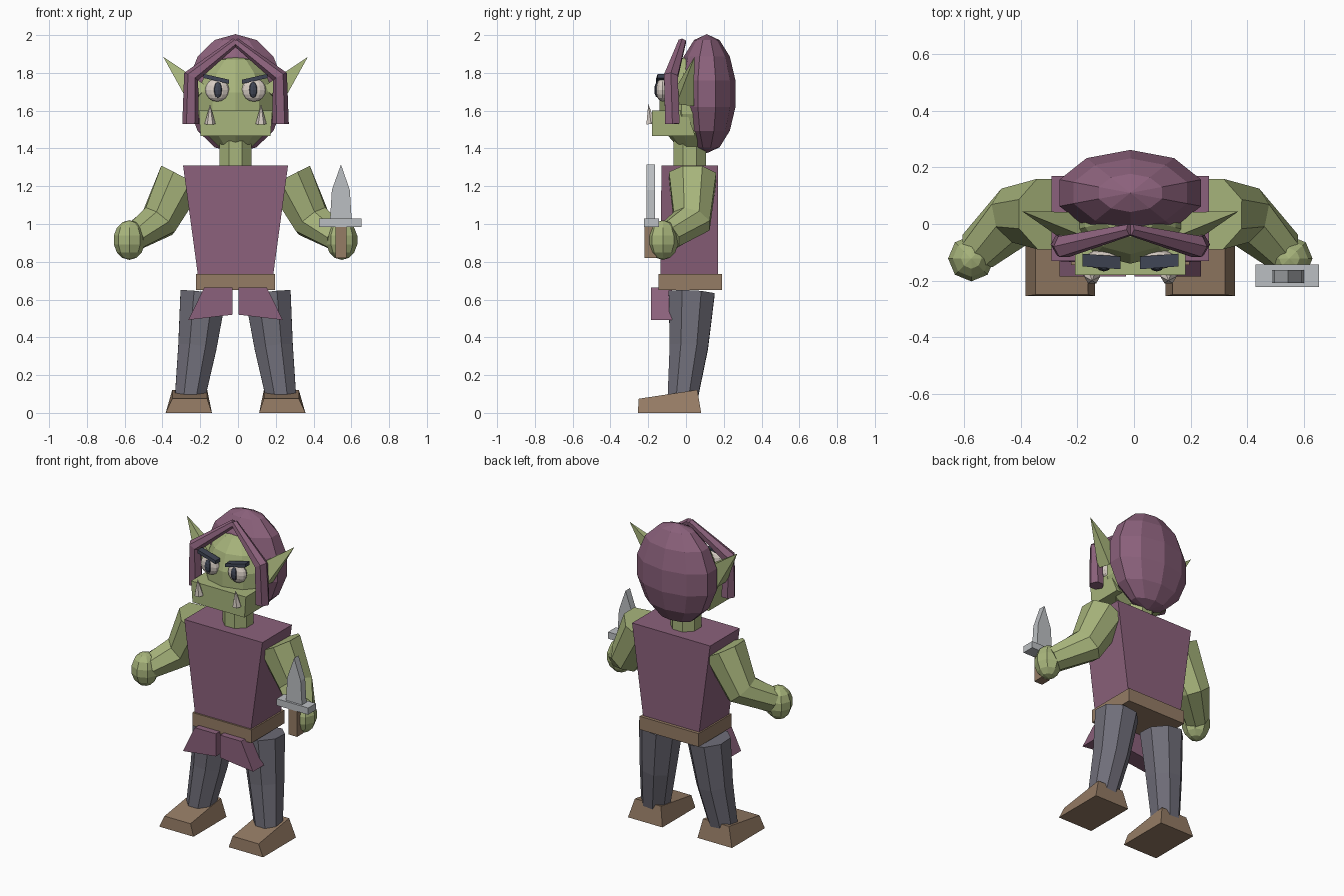
import bpy, bmesh
from math import cos, sin, pi
from mathutils import Vector

if "Cube" in bpy.data.objects:
    bpy.data.objects.remove(bpy.data.objects["Cube"])

CX = -0.013  # body centre line


def material(name, rgb):
    m = bpy.data.materials.new(name)
    m.diffuse_color = (*rgb, 1)
    m.use_nodes = True
    m.node_tree.nodes["Principled BSDF"].inputs["Base Color"].default_value = m.diffuse_color
    return m


GREEN = material("skin", (0.39, 0.46, 0.20))
PURPLE = material("cloth", (0.26, 0.12, 0.20))
BROWN = material("leather", (0.30, 0.20, 0.13))
GREY = material("trousers", (0.16, 0.155, 0.19))
DARK = material("dark", (0.05, 0.06, 0.09))
BONE = material("bone", (0.68, 0.61, 0.55))
STEEL = material("steel", (0.50, 0.52, 0.54))


def finish(name, bm, mat):
    bmesh.ops.remove_doubles(bm, verts=bm.verts, dist=1e-4)
    bmesh.ops.recalc_face_normals(bm, faces=bm.faces)
    me = bpy.data.meshes.new(name)
    bm.to_mesh(me)
    bm.free()
    me.materials.append(mat)
    ob = bpy.data.objects.new(name, me)
    bpy.context.collection.objects.link(ob)
    return ob


def loft(name, rings, mat, s=1, cx=CX):
    """Skin matching point rings and cap both ends; s=-1 mirrors about cx."""
    bm = bmesh.new()
    vs = [[bm.verts.new((cx + s * x, y, z)) for x, y, z in r] for r in rings]
    n = len(vs[0])
    for a, b in zip(vs, vs[1:]):
        for i in range(n):
            j = (i + 1) % n
            bm.faces.new((a[i], a[j], b[j], b[i]))
    bm.faces.new(vs[0])
    bm.faces.new(vs[-1])
    return finish(name, bm, mat)


def rect(x0, x1, y0, y1, z0, z1=None):
    """Rectangle ring; z0 at the front edge, z1 at the back edge."""
    z1 = z0 if z1 is None else z1
    return [(x0, y0, z0), (x1, y0, z0), (x1, y1, z1), (x0, y1, z1)]


def tube(name, path, radii, mat, s=1, n=8, flat=1.0):
    """Faceted limb along a path, depth axis scaled by flat."""
    pts = [Vector(p) for p in path]
    rings = []
    for i, (p, r) in enumerate(zip(pts, radii)):
        t = (pts[min(i + 1, len(pts) - 1)] - pts[max(i - 1, 0)]).normalized()
        u = Vector((0, 1, 0))
        u = (u - t * u.dot(t)).normalized()
        v = t.cross(u)
        rings.append([p + r * (flat * cos(a) * u + sin(a) * v)
                      for a in (2 * pi * (k + 0.5) / n for k in range(n))])
    return loft(name, rings, mat, s)


def ball(name, c, r, mat, seg=10, rings=7):
    bm = bmesh.new()
    bmesh.ops.create_uvsphere(bm, u_segments=seg, v_segments=rings, radius=1)
    bmesh.ops.scale(bm, vec=r, verts=bm.verts)
    bmesh.ops.translate(bm, vec=c, verts=bm.verts)
    return finish(name, bm, mat)


# Torso, belt and neck
loft("torso", [rect(-.19, .19, -.135, .17, .66), rect(-.278, .278, -.13, .17, 1.31)], PURPLE)
loft("belt", [rect(-.21, .21, -.145, .19, .65), rect(-.21, .21, -.145, .19, .735)], BROWN)
tube("neck", [(0, .02, 1.3), (0, .02, 1.44)], [.092, .092], GREEN)

# Head, jaw and hair
ball("head", (CX, .03, 1.64), (.215, .175, .255), GREEN)
loft("jaw", [rect(-.185, .185, -.18, .05, 1.465), rect(-.195, .195, -.18, 0, 1.6)], GREEN)
ball("hair", (CX, .11, 1.69), (.27, .156, .315), PURPLE)

for s, side in ((-1, "left"), (1, "right")):
    # Face details
    tube(side + "_hair_strand", [(0, -.02, 1.965), (.235, -.08, 1.78), (.238, -.072, 1.53)],
         [.022, .042, .044], PURPLE, s, n=6)
    tube(side + "_ear", [(.19, -.005, 1.675), (.383, .045, 1.885)], [.095, 0.0], GREEN, s, n=4, flat=.7)
    ex = CX + s * .0975
    ball(side + "_eye", (ex, -.125, 1.71), (.064, .035, .062), BONE, 12, 8)
    ball(side + "_pupil", (ex - s * .004, -.15, 1.71), (.025, .018, .042), DARK, 8, 6)
    loft(side + "_brow", [[(.034, y, z) for y, z in ((-.16, 1.742), (-.115, 1.742), (-.115, 1.764), (-.16, 1.764))],
                          [(.17, y, z) for y, z in ((-.15, 1.773), (-.105, 1.773), (-.105, 1.795), (-.15, 1.795))]],
         DARK, s)
    tube(side + "_tusk", [(.135, -.185, 1.53), (.135, -.2, 1.635)], [.029, 0.0], BONE, s, n=6)

    # Arms and hands
    tube(side + "_arm", [(.283, .035, 1.25), (.405, .03, 1.015), (.54, -.095, .93)],
         [.135, .108, .078], GREEN, s)
    ball(side + "_hand", (CX + s * .5625, -.122, .915), (.084, .083, .105), GREEN, 8, 7)

    # Skirt flaps, legs and shoes
    loft(side + "_skirt_flap",
         [[(.015, -.185, .52), (.25, -.185, .492), (.25, -.075, .492), (.015, -.075, .52)],
          rect(.015, .165, -.185, -.075, .665)], PURPLE, s)
    tube(side + "_leg", [(.17, .03, .635), (.202, .015, .35), (.242, -.018, .08)],
         [.132, .11, .086], GREY, s)
    loft(side + "_shoe", [rect(.125, .37, -.255, .08, 0),
                          rect(.15, .335, -.25, .06, .075, .122)], BROWN, s)

# Dagger in the right hand
blade = [(.487, 1.02), (.602, 1.02), (.592, 1.18), (.545, 1.315), (.497, 1.18)]
loft("dagger_blade", [[(x, y, z) for x, z in blade] for y in (-.208, -.163)], STEEL, cx=0)
loft("dagger_guard", [rect(.43, .655, -.222, -.143, z) for z in (.985, 1.028)], STEEL, cx=0)
loft("dagger_handle", [rect(.515, .575, -.22, -.155, z) for z in (.82, 1.0)], BROWN, cx=0)
